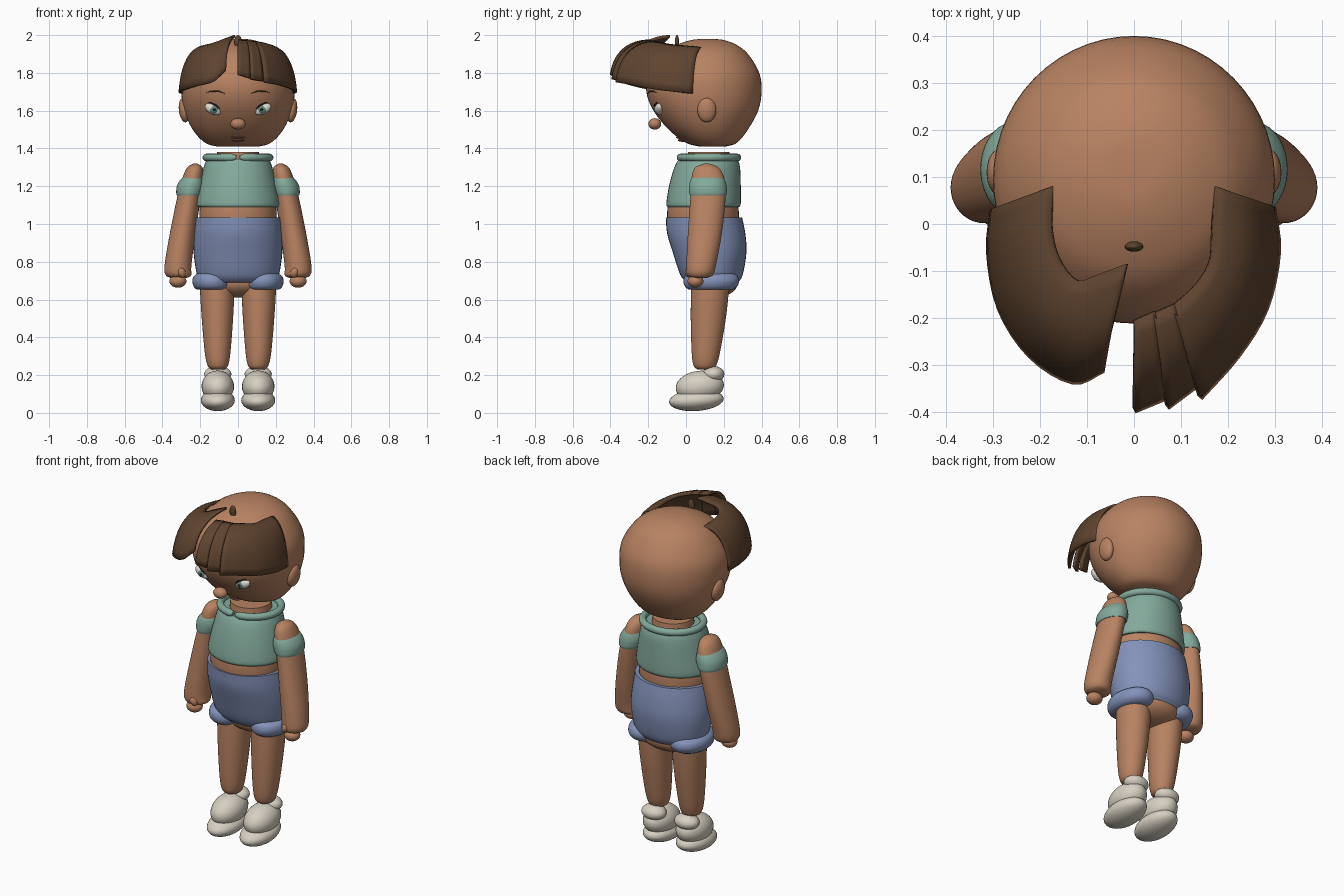
import bpy, bmesh, math
from mathutils import Vector, Matrix

cube = bpy.data.objects.get("Cube")
if cube:
    bpy.data.objects.remove(cube)


def material(name, *rgb):
    mat = bpy.data.materials.new(name)
    mat.use_nodes = True
    mat.diffuse_color = (*rgb, 1)
    mat.node_tree.nodes["Principled BSDF"].inputs["Base Color"].default_value = (*rgb, 1)
    return mat


skin = material("skin", .48, .225, .122)
hair_brown = material("hair_brown", .115, .058, .029)
shirt_green = material("shirt_green", .23, .4, .33)
shorts_blue = material("shorts_blue", .23, .29, .49)
shoe_cream = material("shoe_cream", .68, .63, .54)
eye_white = material("eye_white", .72, .7, .64)
iris_green = material("iris_green", .12, .24, .2)
lip_brown = material("lip_brown", .28, .1, .065)
dark = material("dark", .02, .013, .01)


def add_object(name, bm, mat, angle=50):
    mesh = bpy.data.meshes.new(name)
    bmesh.ops.recalc_face_normals(bm, faces=bm.faces)
    bm.to_mesh(mesh)
    bm.free()
    for face in mesh.polygons:
        face.use_smooth = True
    mesh.set_sharp_from_angle(angle=math.radians(angle))
    mesh.materials.append(mat)
    obj = bpy.data.objects.new(name, mesh)
    bpy.context.collection.objects.link(obj)
    return obj


def smooth_path(points, steps=4):
    """Catmull-Rom interpolation through tuples of any length."""
    pts = [Vector(p) for p in points]
    pts = [pts[0] * 2 - pts[1]] + pts + [pts[-1] * 2 - pts[-2]]
    out = []
    for a, b, c, d in zip(pts, pts[1:], pts[2:], pts[3:]):
        for i in range(steps):
            t = i / steps
            out.append(b + (c - a) * (t / 2) + (a * 2 - b * 5 + c * 4 - d) * (t * t / 2)
                       + (b * 3 - a - c * 3 + d) * (t ** 3 / 2))
    return out + [pts[-2]]


def loft(name, rings, mat, side=1, segments=40):
    """Stack of ellipses given as height, centre x, centre y, radius x, radius y."""
    bm = bmesh.new()
    loops = []
    for ring in smooth_path(rings):
        z, cx, cy, rx, ry = ring
        loops.append([bm.verts.new((side * (cx + rx * math.cos(a)), cy + ry * math.sin(a), z))
                      for a in (math.tau * i / segments for i in range(segments))])
    for low, high in zip(loops, loops[1:]):
        for i in range(segments):
            j = (i + 1) % segments
            bm.faces.new((low[i], low[j], high[j], high[i]))
    bm.faces.new(loops[0])
    bm.faces.new(loops[-1])
    return add_object(name, bm, mat)


def ball(name, centre, radii, mat, tilt=0, axis='Y'):
    bm = bmesh.new()
    place = Matrix.Translation(centre) @ Matrix.Rotation(tilt, 4, axis) @ Matrix.Diagonal((*radii, 1))
    bmesh.ops.create_uvsphere(bm, u_segments=28, v_segments=18, radius=1, matrix=place)
    return add_object(name, bm, mat)


def tube(name, points, width, mat, taper=.2):
    """Round strand with thinner ends."""
    data = bpy.data.curves.new(name, 'CURVE')
    data.dimensions = '3D'
    data.bevel_depth = width
    data.bevel_resolution = 4
    data.use_fill_caps = True
    data.materials.append(mat)
    spline = data.splines.new('POLY')
    spline.points.add(len(points) - 1)
    for point, co in zip(spline.points, points):
        point.co = (*co, 1)
    spline.points[0].radius = spline.points[-1].radius = taper
    spline.use_smooth = True
    obj = bpy.data.objects.new(name, data)
    bpy.context.collection.objects.link(obj)


def hair_swath(name, locks, side):
    """Each lock is a list of sections from its upper edge to its lower edge."""
    bm = bmesh.new()
    for lock in locks:
        rows = []
        for section in smooth_path([a + b for a, b in lock]):
            top, low = Vector(section[:3]), Vector(section[3:])
            bend = top.lerp(low, .86)
            bend.z = top.z - .012
            row = []
            for i in range(11):
                t = i / 10
                p = top * (1 - t) ** 2 + bend * (2 * t * (1 - t)) + low * t * t
                row.append(bm.verts.new((side * p.x, p.y, p.z)))
            rows.append(row)
        for r, s in zip(rows, rows[1:]):
            for i in range(10):
                bm.faces.new((r[i], r[i + 1], s[i + 1], s[i]))
    obj = add_object(name, bm, hair_brown)
    shell = obj.modifiers.new("thickness", 'SOLIDIFY')
    shell.thickness = .014
    shell.offset = 0


# Head and face
loft("head", [(1.41, 0, .14, .11, .07), (1.43, 0, .135, .175, .135), (1.5, 0, .118, .24, .21),
              (1.6, 0, .105, .284, .277), (1.7, 0, .095, .3, .305), (1.8, 0, .095, .287, .293),
              (1.9, 0, .1, .222, .228), (1.95, 0, .11, .15, .155), (1.975, 0, .115, .075, .08),
              (1.98, 0, .115, .01, .01)], skin, segments=56)
ball("nose", (0, -.165, 1.53), (.04, .034, .03), skin)
ball("upper_lip", (0, -.025, 1.459), (.045, .028, .009), lip_brown)
ball("lower_lip", (0, -.015, 1.444), (.034, .028, .009), lip_brown)

# Torso, shirt and shorts
loft("neck", [(1.28, 0, .12, .12, .12), (1.33, 0, .12, .115, .115), (1.38, 0, .12, .11, .11)], skin)
loft("waist", [(.98, 0, .09, .2, .185), (1.05, 0, .09, .205, .19), (1.12, 0, .09, .2, .185)], skin)
loft("shirt", [(1.09, 0, .092, .213, .19), (1.11, 0, .093, .221, .197), (1.2, 0, .1, .205, .19),
               (1.3, 0, .112, .182, .174), (1.345, 0, .118, .165, .155)], shirt_green)
collar = [math.radians(-87 + 354 * i / 48) for i in range(49)]
tube("collar", [(.168 * math.cos(a), .12 + .152 * math.sin(a), 1.352) for a in collar], .02, shirt_green, .6)
loft("shorts", [(.69, 0, .14, .19, .135), (.73, 0, .135, .217, .165), (.85, 0, .125, .235, .195),
                (.95, 0, .107, .233, .207), (1.035, 0, .095, .225, .202)], shorts_blue)
ball("pelvis", (0, .15, .69), (.17, .125, .08), skin)

for side, label in ((1, "left_"), (-1, "right_")):
    # Ears, eyes and brows
    ball(label + "ear", (side * .285, .11, 1.603), (.028, .05, .065), skin, side * .12)
    ball(label + "eye", (side * .132, -.142, 1.608), (.047, .024, .027), eye_white, -side * .45)
    ball(label + "iris", (side * .128, -.157, 1.606), (.023, .012, .021), iris_green)
    ball(label + "pupil", (side * .126, -.165, 1.606), (.01, .006, .01), dark)
    tube(label + "lashes", [(side * x, y, z) for x, y, z in
         ((.088, -.158, 1.604), (.115, -.167, 1.628), (.15, -.15, 1.645), (.178, -.128, 1.64))], .004, dark)
    tube(label + "brow", [(side * x, y, z) for x, y, z in
         ((.07, -.202, 1.69), (.1, -.194, 1.702), (.14, -.177, 1.704), (.17, -.157, 1.695))], .004, hair_brown)

    # Arms, sleeves and hands
    loft(label + "arm", [(.715, .315, .075, .045, .04), (.73, .315, .075, .068, .068), (.78, .318, .08, .071, .078),
                         (.95, .293, .1, .068, .09), (1.15, .258, .117, .062, .093), (1.25, .237, .115, .055, .085),
                         (1.3, .228, .11, .04, .06), (1.32, .225, .11, .01, .015)], skin, side)
    loft(label + "sleeve", [(1.15, .257, .117, .066, .096), (1.165, .255, .117, .072, .1),
                            (1.2, .249, .116, .075, .099), (1.23, .243, .115, .065, .092),
                            (1.25, .237, .115, .052, .08)], shirt_green, side)
    ball(label + "hand", (side * .318, .05, .697), (.045, .042, .034), skin)
    ball(label + "thumb", (side * .3, .02, .745), (.022, .025, .03), skin, side * .4)

    # Legs and shorts cuffs
    loft(label + "leg", [(.23, .107, .1, .035, .04), (.25, .107, .1, .054, .06), (.32, .108, .105, .068, .075),
                         (.5, .109, .118, .083, .093), (.65, .11, .127, .091, .1), (.72, .11, .13, .09, .1)], skin, side)
    loft(label + "cuff", [(.652, .133, .13, .085, .115), (.668, .134, .132, .1, .137), (.695, .135, .134, .107, .147),
                          (.722, .135, .134, .1, .14), (.738, .134, .134, .08, .12)], shorts_blue, side)

    # Shoes
    ball(label + "shoe_sole", (side * .107, .055, .067), (.09, .145, .057), shoe_cream, .07, 'X')
    ball(label + "shoe_upper", (side * .107, .073, .14), (.086, .128, .083), shoe_cream, .12, 'X')
    ball(label + "shoe_heel", (side * .107, .145, .205), (.072, .058, .043), shoe_cream)

# Hair: a plain swath on the right and a stranded one on the left
hair_swath("right_fringe", [[
    ((.17, .08, 1.93), (.3, .03, 1.69)), ((.175, 0, 1.94), (.308, -.06, 1.7)),
    ((.16, -.07, 1.945), (.285, -.18, 1.71)), ((.12, -.12, 1.955), (.22, -.28, 1.73)),
    ((.07, -.105, 1.975), (.13, -.335, 1.755)), ((.015, -.085, 1.995), (.065, -.31, 1.81))]], -1)
hair_swath("left_fringe", [
    [((.17, .08, 1.93), (.295, .035, 1.69)), ((.165, -.02, 1.94), (.306, -.06, 1.7)),
     ((.16, -.08, 1.945), (.28, -.18, 1.715)), ((.13, -.13, 1.955), (.22, -.28, 1.735)),
     ((.08, -.175, 1.962), (.14, -.37, 1.75))],
    [((.085, -.17, 1.962), (.13, -.345, 1.755)), ((.04, -.19, 1.967), (.07, -.39, 1.765))],
    [((.045, -.185, 1.967), (.065, -.37, 1.77)), ((0, -.205, 1.97), (0, -.397, 1.79))]], 1)
ball("hair_tuft", (0, -.048, 1.965), (.02, .011, .035), hair_brown)
